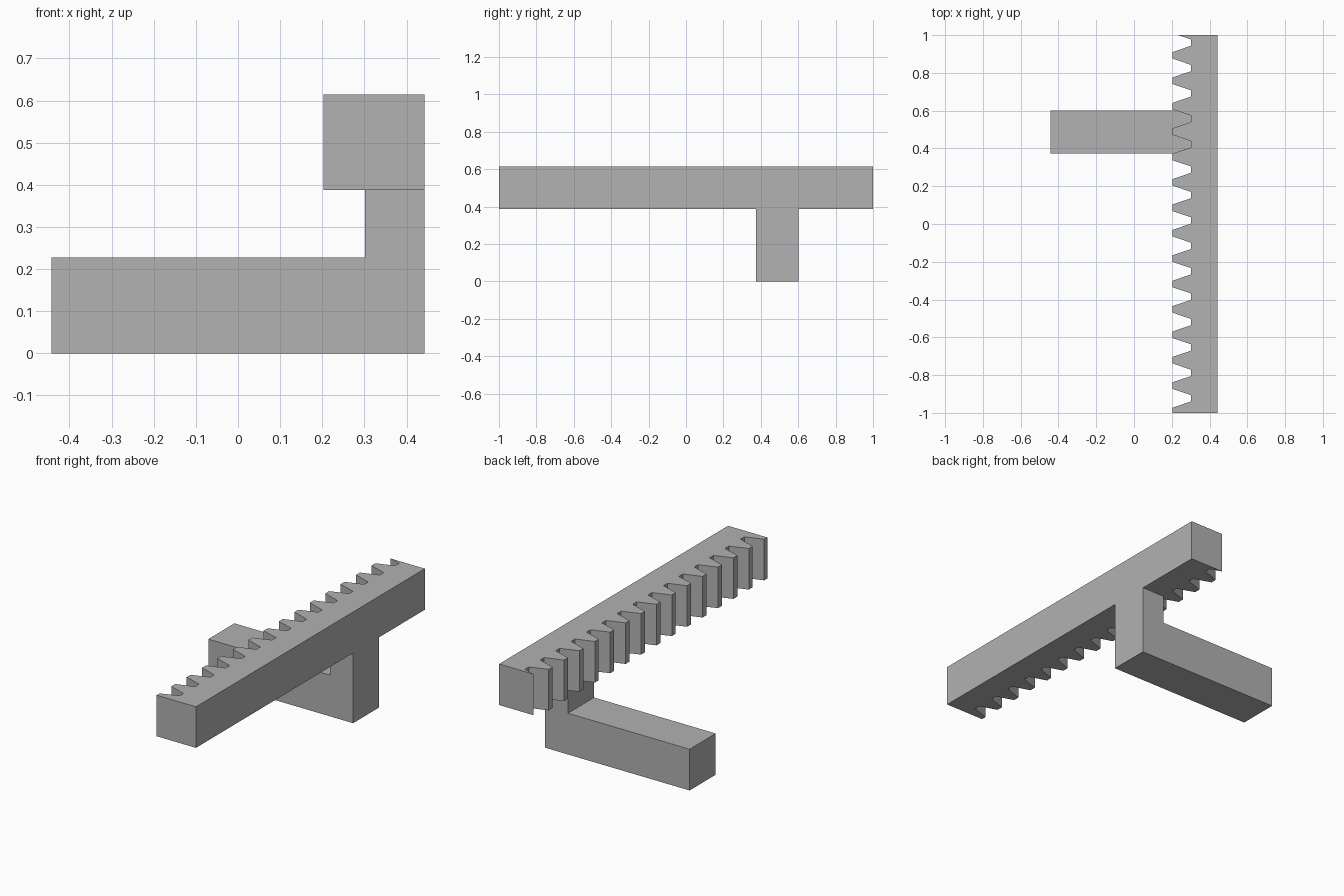
import bpy, bmesh
from mathutils import Vector

cube = bpy.data.objects.get("Cube")
if cube:
    bpy.data.objects.remove(cube, do_unlink=True)

# Plain grey for the whole model
grey = bpy.data.materials.new("plain_grey")
grey.use_nodes = True
colour = (0.445, 0.445, 0.445, 1)
grey.diffuse_color = colour
grey.node_tree.nodes["Principled BSDF"].inputs["Base Color"].default_value = colour


def extrude_profile(name, points, depth):
    """Extrude a closed 3D outline along the depth vector into a solid."""
    bm = bmesh.new()
    face = bm.faces.new([bm.verts.new(p) for p in points])
    result = bmesh.ops.extrude_face_region(bm, geom=[face], use_keep_orig=True)
    moved = [v for v in result["geom"] if isinstance(v, bmesh.types.BMVert)]
    bmesh.ops.translate(bm, verts=moved, vec=Vector(depth))
    bmesh.ops.recalc_face_normals(bm, faces=bm.faces)
    mesh = bpy.data.meshes.new(name)
    bm.to_mesh(mesh)
    bm.free()
    mesh.materials.append(grey)
    obj = bpy.data.objects.new(name, mesh)
    bpy.context.collection.objects.link(obj)
    return obj


BACK, ROOT, TIP = 0.443, 0.301, 0.203
BASE, TOP = 0.388, 0.615
PITCH, TIP_HALF, ROOT_HALF = 0.1345, 0.017, 0.017
FIRST_TIP = -0.99

# Toothed outline, running past both ends and then trimmed to length
outline = []
for i in range(16):
    tip_y = FIRST_TIP + i * PITCH
    root_y = tip_y + PITCH / 2
    outline += [(TIP, tip_y - TIP_HALF), (TIP, tip_y + TIP_HALF),
                (ROOT, root_y - ROOT_HALF), (ROOT, root_y + ROOT_HALF)]

trimmed = [(BACK, -1)]
for (x0, y0), (x1, y1) in zip(outline, outline[1:]):
    for end in (-1, 1):
        if y0 < end < y1:
            t = (end - y0) / (y1 - y0)
            trimmed.append((x0 + t * (x1 - x0), end))
    if -1 < y1 < 1:
        trimmed.append((x1, y1))
trimmed.append((BACK, 1))

# Gear rack
extrude_profile("toothed_rack", [(x, y, BASE) for x, y in trimmed],
                (0, 0, TOP - BASE))

# L-shaped arm that carries the rack
arm = [(-BACK, 0), (BACK, 0), (BACK, BASE), (ROOT, BASE),
       (ROOT, 0.228), (-BACK, 0.228)]
extrude_profile("support_arm", [(x, 0.373, z) for x, z in arm], (0, 0.228, 0))
